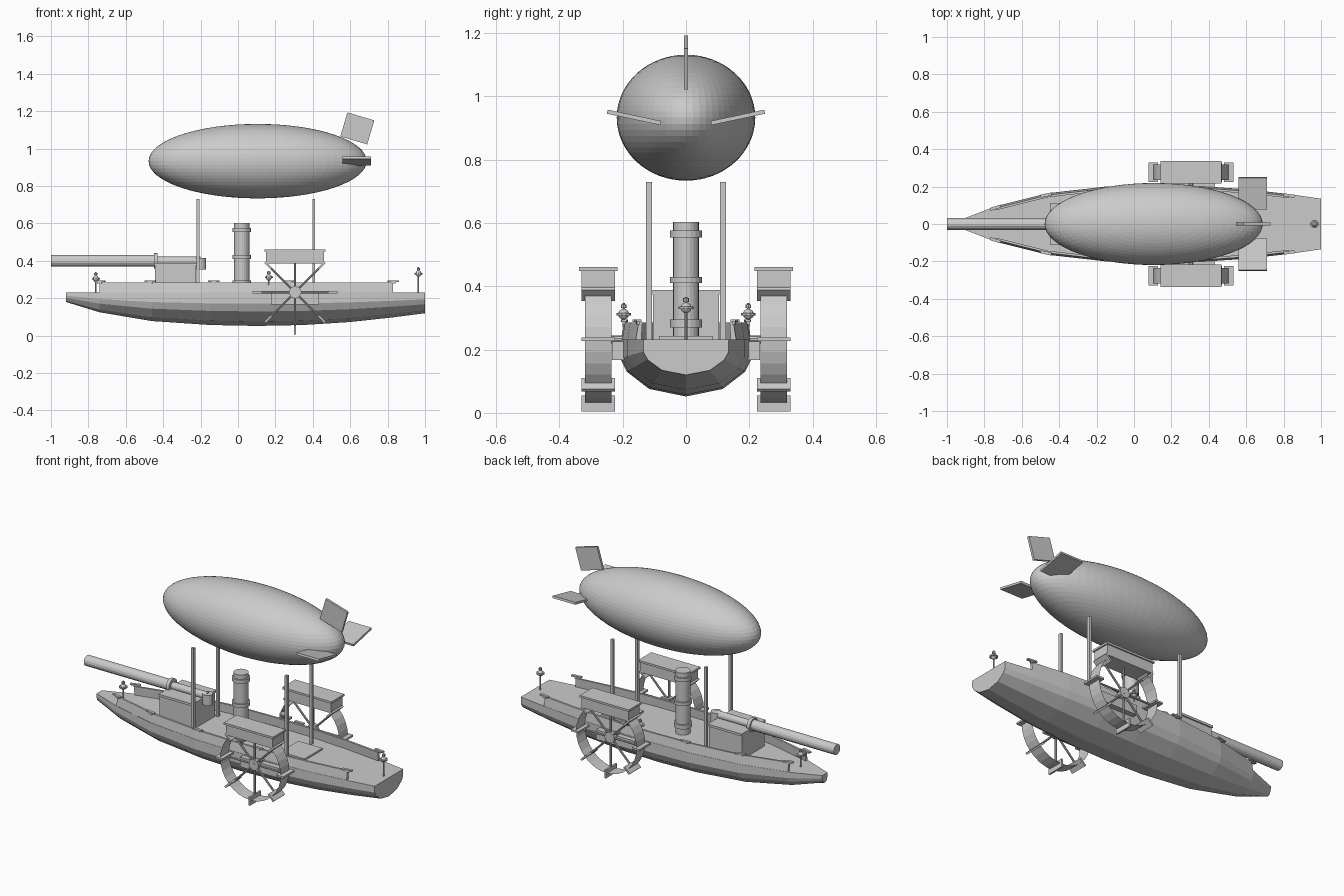
import bpy, bmesh, math
from mathutils import Matrix, Vector

old = bpy.data.objects.get("Cube")
if old:
    bpy.data.objects.remove(old, do_unlink=True)

grey = bpy.data.materials.new("plain grey")
grey.use_nodes = True
grey.diffuse_color = (0.6, 0.6, 0.6, 1)
grey.node_tree.nodes["Principled BSDF"].inputs["Base Color"].default_value = (0.6, 0.6, 0.6, 1)


def finish(name, bm, smooth=False):
    bmesh.ops.recalc_face_normals(bm, faces=bm.faces)
    mesh = bpy.data.meshes.new(name)
    for f in bm.faces:
        f.smooth = smooth
    bm.to_mesh(mesh)
    bm.free()
    mesh.materials.append(grey)
    obj = bpy.data.objects.new(name, mesh)
    bpy.context.collection.objects.link(obj)
    return obj


def add_box(bm, center, size, rot=Matrix()):
    m = Matrix.Translation(center) @ rot @ Matrix.Diagonal((*size, 1))
    bmesh.ops.create_cube(bm, size=1, matrix=m)


def box(name, center, size, rot=Matrix()):
    bm = bmesh.new()
    add_box(bm, center, size, rot)
    return finish(name, bm)


def add_rod(bm, a, b, r, sides=16, r2=None):
    a, b = Vector(a), Vector(b)
    d = b - a
    m = Matrix.Translation((a + b) / 2) @ d.to_track_quat('Z', 'Y').to_matrix().to_4x4()
    bmesh.ops.create_cone(bm, cap_ends=True, segments=sides, radius1=r,
                          radius2=r if r2 is None else r2, depth=d.length, matrix=m)


def rod(name, a, b, r, sides=16):
    bm = bmesh.new()
    add_rod(bm, a, b, r, sides)
    return finish(name, bm)


def turn(angle, axis):
    return Matrix.Rotation(math.radians(angle), 4, axis)


# Hull stations: x, half width, keel height
DECK = 0.232
STATIONS = [(-0.92, 0.025, 0.18), (-0.74, 0.095, 0.125), (-0.46, 0.165, 0.078),
            (-0.15, 0.2, 0.057), (0.1, 0.207, 0.052), (0.35, 0.203, 0.057),
            (0.6, 0.186, 0.073), (0.83, 0.16, 0.098), (1.0, 0.135, 0.12)]
SECTION = [(1, 0), (1, 0.34), (0.9, 0.57), (0.56, 0.87), (0, 1)]


def half_width(x):
    for a, b in zip(STATIONS, STATIONS[1:]):
        if a[0] <= x <= b[0]:
            return a[1] + (b[1] - a[1]) * (x - a[0]) / (b[0] - a[0])


def loft(name, rings):
    bm = bmesh.new()
    loops = [[bm.verts.new(p) for p in ring] for ring in rings]
    n = len(loops[0])
    for a, b in zip(loops, loops[1:]):
        for i in range(n):
            j = (i + 1) % n
            bm.faces.new((a[i], a[j], b[j], b[i]))
    bm.faces.new(loops[0])
    bm.faces.new(loops[-1])
    return finish(name, bm)


rings = []
for x, w, keel in STATIONS:
    half = [(w * u, DECK - (DECK - keel) * v) for u, v in SECTION]
    full = half + [(-y, z) for y, z in reversed(half[:-1])]
    rings.append([(x, y, z) for y, z in full])
loft("hull", rings)

# Bulwarks along both deck edges
for side, label in ((1, "back"), (-1, "front")):
    rings = []
    for x, w, keel in STATIONS[1:-1]:
        rings.append([(x, side * (w - d), z) for d, z in
                      ((0, DECK - 0.01), (0.01, 0.285), (0.022, 0.285), (0.018, DECK - 0.01))])
    loft(label + "_bulwark", rings)
    # Mooring cleats on the rail
    for i, x in enumerate((-0.74, -0.47, -0.13, 0.27, 0.83)):
        angle = math.degrees(math.atan2(half_width(x + 0.03) - half_width(x - 0.03), 0.06))
        bm = bmesh.new()
        y = side * (half_width(x) - 0.008)
        add_box(bm, (x, y, 0.291), (0.06, 0.016, 0.008), turn(side * angle, 'Z'))
        add_box(bm, (x, y, 0.285), (0.025, 0.01, 0.012), turn(side * angle, 'Z'))
        finish(f"{label}_cleat_{i}", bm)
    # Balloon masts
    for x, end in ((-0.215, "bow"), (0.405, "stern")):
        box(f"{label}_{end}_mast", (x, side * 0.117, 0.48), (0.016, 0.018, 0.5))

box("deck_hatch", (0.42, 0, 0.237), (0.16, 0.17, 0.012))

# Gun house and gun
box("gun_house", (-0.335, 0, 0.3), (0.22, 0.21, 0.15))
box("gun_house_roof", (-0.335, 0, 0.381), (0.226, 0.225, 0.014))
rod("gun_barrel", (-1, 0, 0.4), (-0.43, 0, 0.4), 0.031)
rod("gun_collar", (-0.45, 0, 0.4), (-0.43, 0, 0.4), 0.041)
rod("gun_sleeve", (-0.43, 0, 0.4), (-0.2, 0, 0.4), 0.022)
rod("gun_breech", (-0.2, 0, 0.355), (-0.2, 0, 0.416), 0.03)

# Funnel with bands
bm = bmesh.new()
add_rod(bm, (0.02, 0, DECK), (0.02, 0, 0.603), 0.041, 20)
for z, h in ((0.565, 0.022), (0.42, 0.02), (0.283, 0.025)):
    add_rod(bm, (0.02, 0, z - h / 2), (0.02, 0, z + h / 2), 0.05, 20)
finish("funnel", bm)


# Lanterns on short posts
def lantern(name, x, y, base, top):
    bm = bmesh.new()
    add_rod(bm, (x, y, base), (x, y, top), 0.004, 8)
    bulb = top - 0.035
    bmesh.ops.create_uvsphere(bm, u_segments=10, v_segments=8, radius=0.017,
                              matrix=Matrix.Translation((x, y, bulb)))
    add_rod(bm, (x, y, bulb - 0.004), (x, y, bulb + 0.004), 0.023, 10)
    add_rod(bm, (x, y, top - 0.016), (x, y, top - 0.004), 0.009, 8)
    finish(name, bm)


lantern("bow_lantern", -0.76, 0, DECK, 0.34)
lantern("stern_lantern", 0.965, 0, DECK, 0.367)

# Paddle wheels, boxes and hull brackets
CX, CZ, R = 0.305, 0.232, 0.2
for side, label in ((1, "back"), (-1, "front")):
    y = side * 0.277
    lantern(label + "_side_lantern", 0.165, side * 0.197, 0.27, 0.347)
    box(label + "_wheel_bracket", (CX, side * 0.207, 0.196), (0.255, 0.055, 0.058))
    rod(label + "_axle", (CX, side * 0.19, CZ), (CX, side * 0.29, CZ), 0.012, 10)
    rod(label + "_hub", (CX, y - 0.012, CZ), (CX, y + 0.012, CZ), 0.032, 16)
    # Thin open rim
    bm = bmesh.new()
    bmesh.ops.create_cone(bm, cap_ends=False, segments=32, radius1=R, radius2=R, depth=0.083,
                          matrix=Matrix.Translation((CX, y, CZ)) @ turn(90, 'X'))
    finish(label + "_rim", bm)
    bm = bmesh.new()
    for k in range(8):
        rot = turn(45 * k, 'Y')
        c = Vector((CX, y, CZ))
        add_rod(bm, c, c + rot @ Vector((R, 0, 0)), 0.006, 8)
        add_box(bm, c + rot @ Vector((R + 0.002, 0, 0)), (0.05, 0.106, 0.011), rot)
    finish(label + "_paddles", bm)
    box(label + "_paddle_box", (CX, y, 0.418), (0.31, 0.106, 0.062))
    box(label + "_paddle_box_lid", (CX, y, 0.455), (0.326, 0.122, 0.012))

# Balloon and tail fins
bm = bmesh.new()
bmesh.ops.create_uvsphere(bm, u_segments=64, v_segments=32, radius=1,
                          matrix=Matrix.Translation((0.105, 0, 0.933)) @ Matrix.Diagonal((0.583, 0.219, 0.199, 1)))
finish("balloon", bm)
box("top_fin", (0.638, 0, 1.108), (0.15, 0.014, 0.134), turn(16.5, 'Y'))
for side, label in ((1, "back"), (-1, "front")):
    box(label + "_fin", (0.635, side * 0.164, 0.934), (0.15, 0.173, 0.013), turn(side * 12, 'X'))
